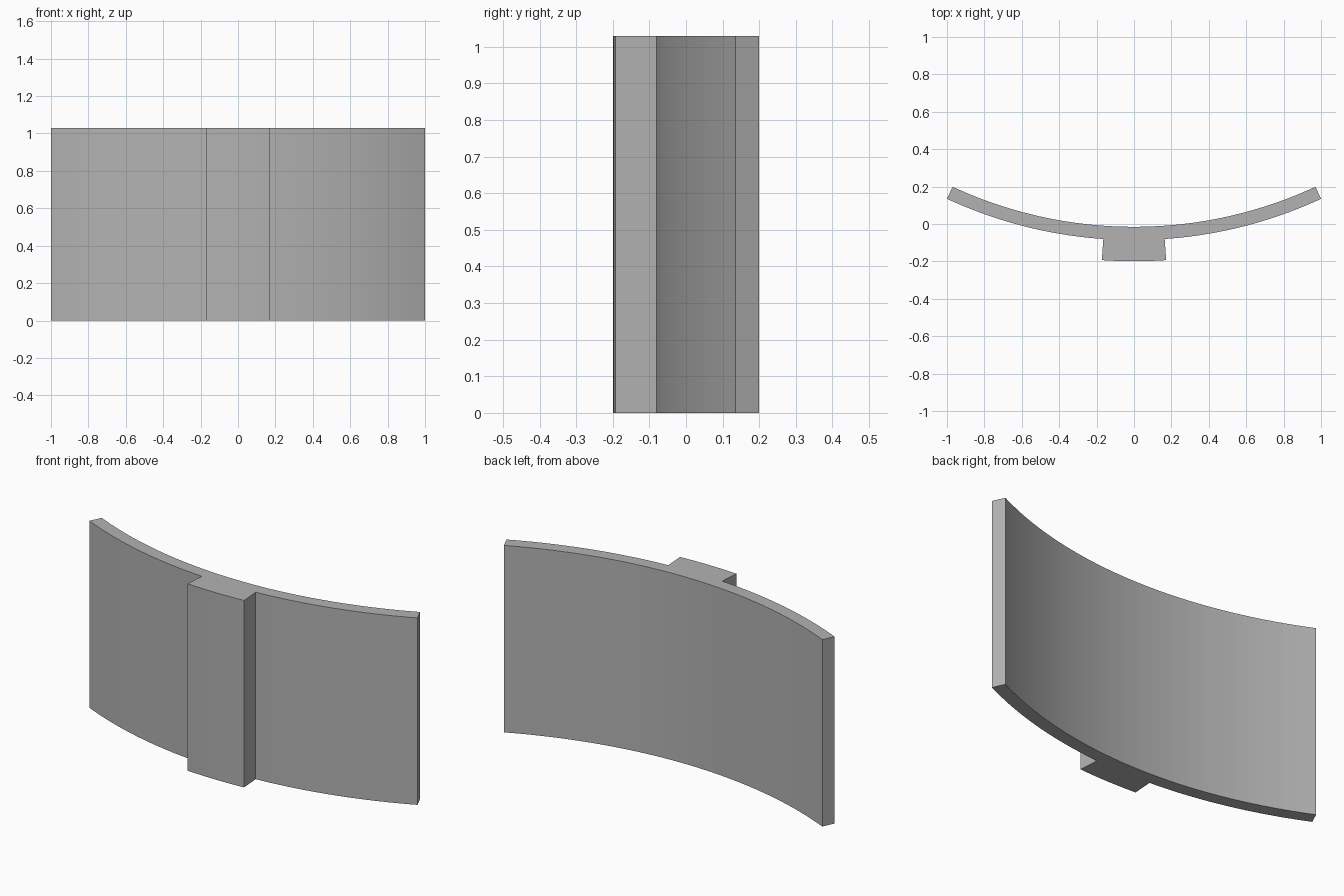
import bpy
import bmesh
from math import sin, cos, radians

cube = bpy.data.objects.get("Cube")
if cube:
    bpy.data.objects.remove(cube, do_unlink=True)

HEIGHT = 1.03
CENTRE_Y = 2.29
R_INNER, R_OUTER, R_RIB = 2.305, 2.376, 2.489
HALF_PLATE, HALF_RIB = 24.89, 3.96


def arc(radius, start, end, steps):
    """Points along an arc, with angles measured from the front (-y)."""
    points = []
    for i in range(steps + 1):
        a = radians(start + (end - start) * i / steps)
        points.append((radius * sin(a), CENTRE_Y - radius * cos(a)))
    return points


# Cross-section: plate front left of rib, rib face, plate front right, plate back
profile = (arc(R_OUTER, -HALF_PLATE, -HALF_RIB, 20)
           + arc(R_RIB, -HALF_RIB, HALF_RIB, 8)
           + arc(R_OUTER, HALF_RIB, HALF_PLATE, 20)
           + arc(R_INNER, HALF_PLATE, -HALF_PLATE, 48))

# Extrude the cross-section upward
bm = bmesh.new()
base = bm.faces.new([bm.verts.new((x, y, 0)) for x, y in profile])
top = bmesh.ops.extrude_face_region(bm, geom=[base], use_keep_orig=True)
verts = [v for v in top["geom"] if isinstance(v, bmesh.types.BMVert)]
bmesh.ops.translate(bm, verts=verts, vec=(0, 0, HEIGHT))
bmesh.ops.recalc_face_normals(bm, faces=bm.faces)
mesh = bpy.data.meshes.new("curved_plate_with_rib")
bm.to_mesh(mesh)
bm.free()

# Plain grey material
grey = bpy.data.materials.new("plain_grey")
grey.use_nodes = True
colour = (0.45, 0.45, 0.45, 1)
grey.diffuse_color = colour
grey.node_tree.nodes["Principled BSDF"].inputs["Base Color"].default_value = colour
mesh.materials.append(grey)

plate = bpy.data.objects.new("curved_plate_with_rib", mesh)
bpy.context.collection.objects.link(plate)
